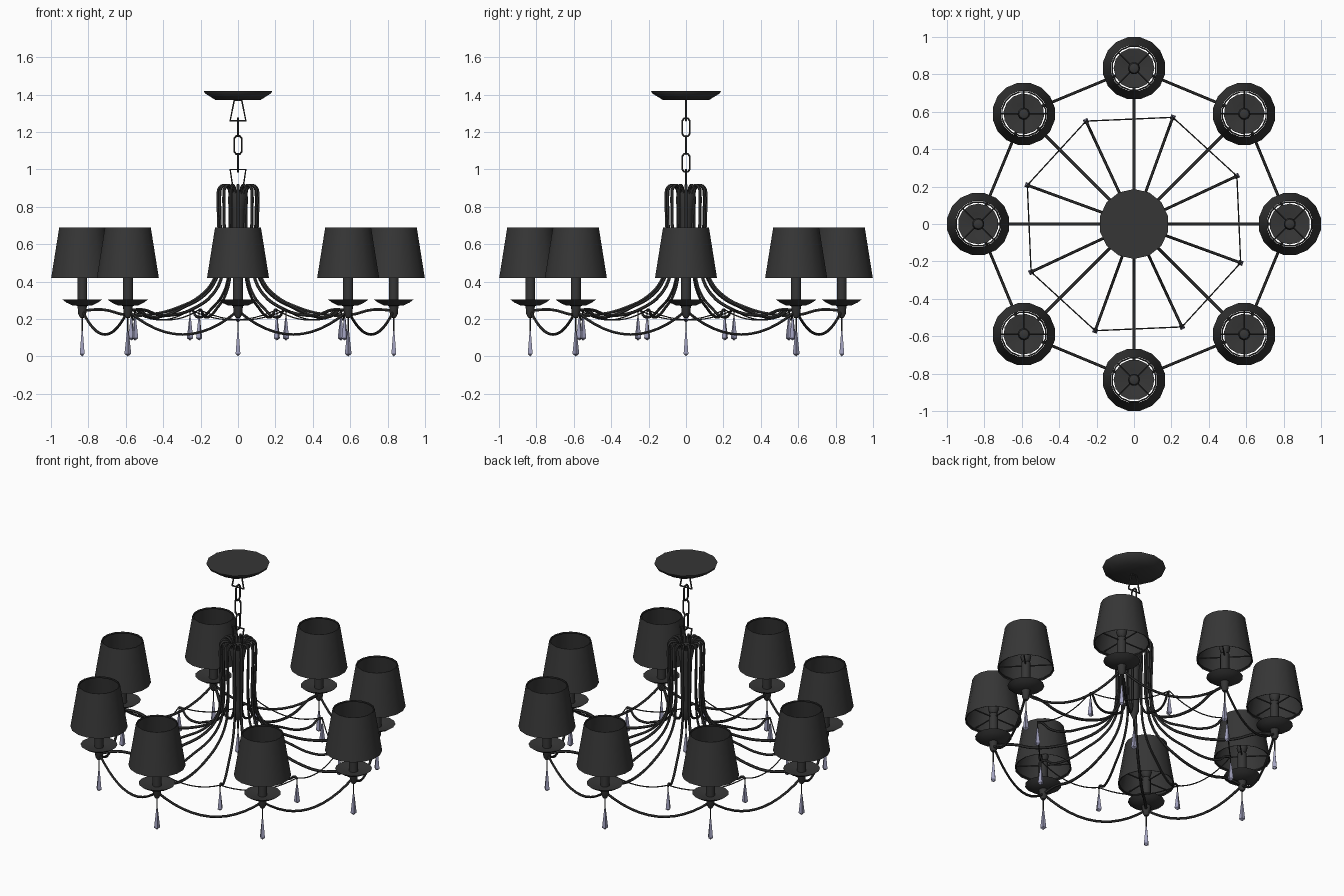
import bpy, math
from math import sin, cos, pi, radians
from mathutils import Vector

if "Cube" in bpy.data.objects:
    bpy.data.objects.remove(bpy.data.objects["Cube"])


def material(name, rgb):
    m = bpy.data.materials.new(name)
    m.diffuse_color = (*rgb, 1)
    m.use_nodes = True
    m.node_tree.nodes["Principled BSDF"].inputs["Base Color"].default_value = m.diffuse_color
    return m


DARK = material("dark_metal", (0.037, 0.037, 0.037))
GLASS = material("lilac_glass", (0.36, 0.36, 0.52))


def add(name, mesh, mat, smooth=True):
    ob = bpy.data.objects.new(name, mesh)
    bpy.context.collection.objects.link(ob)
    mesh.materials.clear()
    mesh.materials.append(mat)
    if smooth:
        bpy.ops.object.select_all(action='DESELECT')
        ob.select_set(True)
        bpy.context.view_layer.objects.active = ob
        bpy.ops.object.shade_smooth_by_angle(angle=radians(40))
    return ob


def lathe(name, profile, n, at=(0, 0), mat=DARK, smooth=True):
    """Revolve (radius, z) points round a vertical axis at the given place."""
    verts, faces, rings = [], [], []
    for r, z in profile:
        k = 1 if r == 0 else n
        rings.append((len(verts), k))
        for i in range(k):
            a = 2 * pi * (i + 0.5) / n
            verts.append((at[0] + r * cos(a), at[1] + r * sin(a), z))
    for (a, ka), (b, kb) in zip(rings, rings[1:]):
        for i in range(n):
            j = (i + 1) % n
            f = [a + i % ka, a + j % ka, b + j % kb, b + i % kb]
            faces.append(list(dict.fromkeys(f)))
    mesh = bpy.data.meshes.new(name)
    mesh.from_pydata(verts, [], faces)
    return add(name, mesh, mat, smooth)


def tube(name, pts, radius, closed=False, curved=False):
    """Round tube along a path, turned into a mesh."""
    cu = bpy.data.curves.new(name, 'CURVE')
    cu.dimensions = '3D'
    cu.bevel_depth = radius
    cu.bevel_resolution = 1
    cu.use_fill_caps = True
    if curved:
        sp = cu.splines.new('BEZIER')
        sp.bezier_points.add(len(pts) - 1)
        for bp, p in zip(sp.bezier_points, pts):
            bp.co = p
            bp.handle_left_type = bp.handle_right_type = 'AUTO'
        sp.resolution_u = 4
    else:
        sp = cu.splines.new('POLY')
        sp.points.add(len(pts) - 1)
        for spt, p in zip(sp.points, pts):
            spt.co = (*p, 1)
    sp.use_cyclic_u = closed
    tmp = bpy.data.objects.new("tmp", cu)
    bpy.context.collection.objects.link(tmp)
    dg = bpy.context.evaluated_depsgraph_get()
    mesh = bpy.data.meshes.new_from_object(tmp.evaluated_get(dg))
    bpy.data.objects.remove(tmp)
    mesh.name = name
    return add(name, mesh, DARK)


def ring_of_eight(parts, offset=0.0):
    """Repeat parts eight times round the centre."""
    for ob in parts:
        ob.rotation_euler.z = offset
        for k in range(1, 8):
            c = ob.copy()
            c.name = f"{ob.name}_{k + 1}"
            c.rotation_euler.z = offset + k * pi / 4
            bpy.context.collection.objects.link(c)


def swag(name, a, b, sag, radius):
    a, b = Vector(a), Vector(b)
    pts = []
    for i in range(13):
        t = i / 12
        p = a.lerp(b, t)
        p.z -= sag * 4 * t * (1 - t)
        pts.append(p)
    return tube(name, pts, radius)


def crystal(name, at, top, bottom):
    h = top - bottom
    return lathe(name, [(0, top), (0.005, top - 0.005), (0.018, bottom + 0.1 * h), (0, bottom)],
                 4, at, GLASS, False)


R, RI = 0.833, 0.607
C = cos(pi / 4)

# ceiling canopy
lathe("canopy", [(0, 1.42), (0.187, 1.42), (0.182, 1.407), (0.125, 1.372), (0, 1.37)], 14)

# chain: two hooks and three links
tube("upper_hook", [(-0.02, 0, 1.37), (0.02, 0, 1.37), (0.042, 0, 1.26), (-0.042, 0, 1.26)], 0.006, True)
tube("lower_hook", [(-0.042, 0, 1.0), (0.042, 0, 1.0), (0.024, 0, 0.88), (-0.024, 0, 0.88)], 0.006, True)
for i, z in enumerate((1.225, 1.13, 1.035)):
    pts = []
    for sx, sz in ((1, 1), (-1, 1), (-1, -1), (1, -1)):
        corner = [(0.02, 0.035), (0.01, 0.048)]
        if sx * sz < 0:
            corner.reverse()
        for u, w in corner:
            u *= sx
            pts.append((u, 0, z + sz * w) if i == 1 else (0, u, z + sz * w))
    tube(f"chain_link_{i + 1}", pts, 0.006, True)

# centre column with hanging drop
lathe("centre_column", [(0, 0.89), (0.048, 0.88), (0.052, 0.86), (0.036, 0.78), (0.03, 0.5),
                        (0.03, 0.44), (0.012, 0.4), (0.005, 0.38), (0.004, 0.3), (0, 0.3)], 12)
crystal("centre_crystal", (0, 0), 0.31, 0.18)

# arms: shared fountain-shaped start, long outer arms and short inner arms
start = [(0.043, 0.87), (0.052, 0.9), (0.076, 0.915), (0.1, 0.9), (0.107, 0.86), (0.107, 0.8),
         (0.107, 0.5), (0.13, 0.41), (0.2, 0.325), (0.32, 0.262)]
outer = start + [(0.46, 0.225), (0.6, 0.222), (0.72, 0.25), (R, 0.245)]
inner = start + [(0.44, 0.215), (0.53, 0.215), (0.585, 0.25), (RI, 0.245)]
arm = tube("outer_arm", [(r, 0, z) for r, z in outer], 0.0085, curved=True)
short = tube("inner_arm", [(r, 0, z) for r, z in inner], 0.0075, curved=True)

# lamp: cup, drip pan, candle, bulb, shade with its fitter, hanging crystal
at = (R, 0)
lamp = [
    lathe("lamp_cup", [(0, 0.205), (0.012, 0.207), (0.022, 0.225), (0.026, 0.265), (0.03, 0.28)], 10, at),
    lathe("drip_pan", [(0, 0.268), (0.055, 0.273), (0.085, 0.287), (0.109, 0.304), (0.102, 0.304),
                       (0.05, 0.29), (0, 0.288)], 14, at),
    lathe("candle", [(0.027, 0.285), (0.027, 0.46), (0, 0.46)], 12, at),
    lathe("bulb", [(0.014, 0.46), (0.026, 0.475), (0.033, 0.5), (0.026, 0.525), (0, 0.535)], 10, at),
    lathe("shade", [(0.169, 0.42), (0.125, 0.69)], 16, at),
    tube("crystal_rod", [(R, 0, 0.21), (R, 0, 0.12)], 0.004),
    crystal("lamp_crystal", at, 0.14, 0.0),
]
for k in range(4):
    a = pi / 4 + k * pi / 2
    lamp.append(tube(f"shade_spoke_{k}", [(R, 0, 0.44),
                (R + 0.16 * cos(a), 0.16 * sin(a), 0.44)], 0.004))
for where, r, z in (("top", 0.119, 0.686), ("bottom", 0.162, 0.428)):
    lamp.append(tube(f"shade_{where}_wire", [(R + r * cos(pi * (k + 0.5) / 8),
                r * sin(pi * (k + 0.5) / 8), z) for k in range(16)], 0.004, True))

# heavy swag between neighbouring lamps
lamp_swag = swag("lamp_swag", (R, 0, 0.245), (R * C, R * C, 0.245), 0.128, 0.0075)
ring_of_eight([arm, lamp_swag] + lamp)

# inner ring: short arm tips with crystals and a thin string
tip_rod = tube("tip_rod", [(RI, 0, 0.25), (RI, 0, 0.19)], 0.003)
tip_crystal = crystal("tip_crystal", (RI, 0), 0.21, 0.085)
string = swag("thin_string", (RI, 0, 0.25), (RI * C, RI * C, 0.25), 0.055, 0.0035)
ring_of_eight([short, tip_rod, tip_crystal, string], radians(25))
